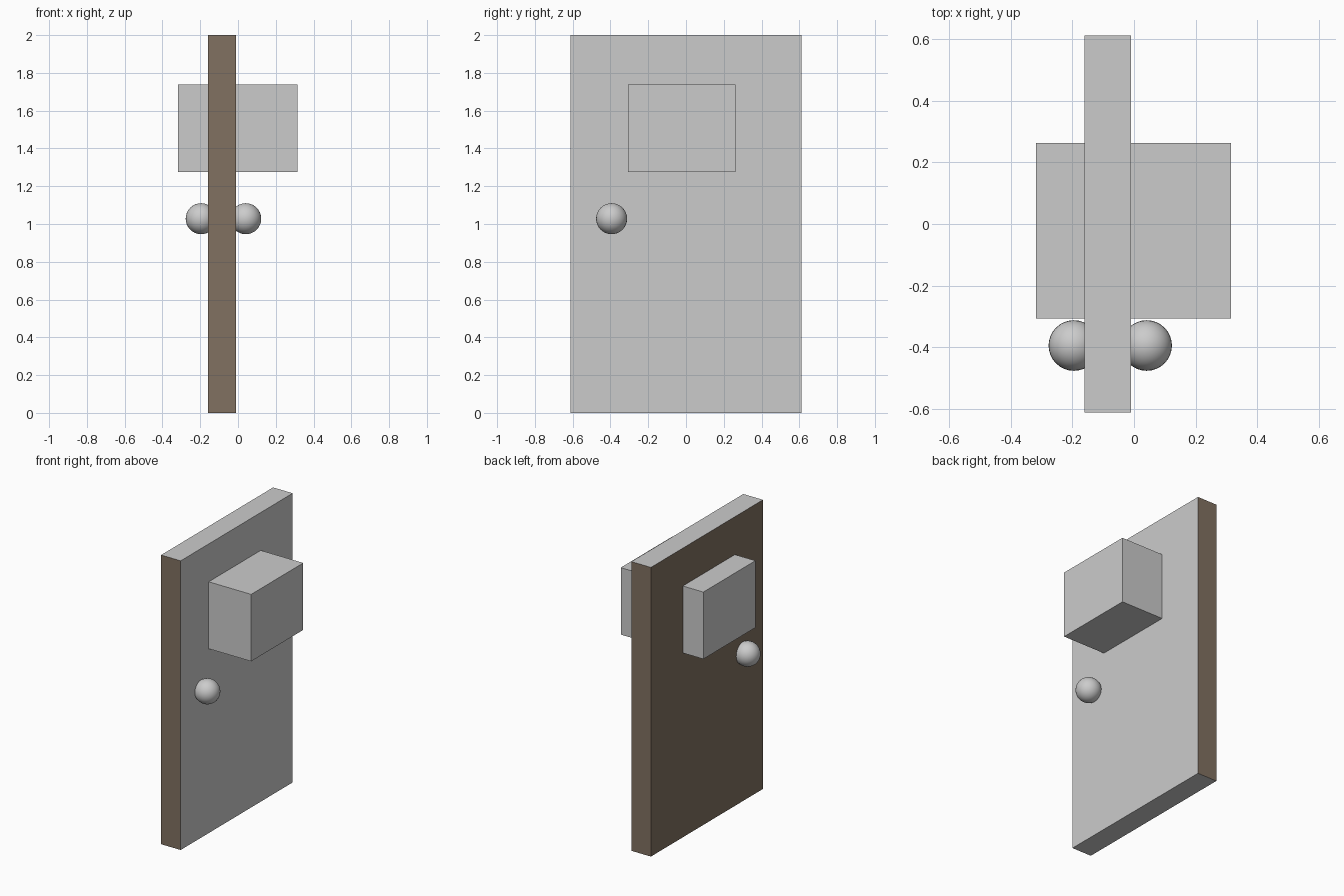
import bpy

if "Cube" in bpy.data.objects:
    bpy.data.objects.remove(bpy.data.objects["Cube"])


def box(name, lo, hi):
    """Box between two opposite corners."""
    centre = [(a + b) / 2 for a, b in zip(lo, hi)]
    bpy.ops.mesh.primitive_cube_add(size=1, location=centre)
    ob = bpy.context.object
    ob.name = name
    ob.scale = [b - a for a, b in zip(lo, hi)]
    bpy.ops.object.transform_apply(location=False, rotation=False, scale=True)
    return ob


def material(name, colour):
    mat = bpy.data.materials.new(name)
    mat.diffuse_color = (*colour, 1)
    mat.use_nodes = True
    mat.node_tree.nodes["Principled BSDF"].inputs["Base Color"].default_value = mat.diffuse_color
    return mat


# Door slab: grey panel face, brown edges and brown rear face
door = box("door_slab", (-0.16, -0.612, 0), (-0.01, 0.612, 2))
door.data.materials.append(material("grey", (0.8, 0.8, 0.8)))
door.data.materials.append(material("brown", (0.22, 0.165, 0.12)))
for face in door.data.polygons:
    if abs(face.normal.y) > 0.5 or face.normal.x < -0.5:
        face.material_index = 1

# Window block passing through the slab
box("window_block", (-0.317, -0.306, 1.275), (0.315, 0.263, 1.738))

# Round knob on each side
for name, x in (("outer_knob", 0.041), ("inner_knob", -0.195)):
    bpy.ops.mesh.primitive_uv_sphere_add(
        segments=32, ring_count=16, radius=0.082, location=(x, -0.394, 1.028))
    knob = bpy.context.object
    knob.name = name
    bpy.ops.object.shade_smooth()
